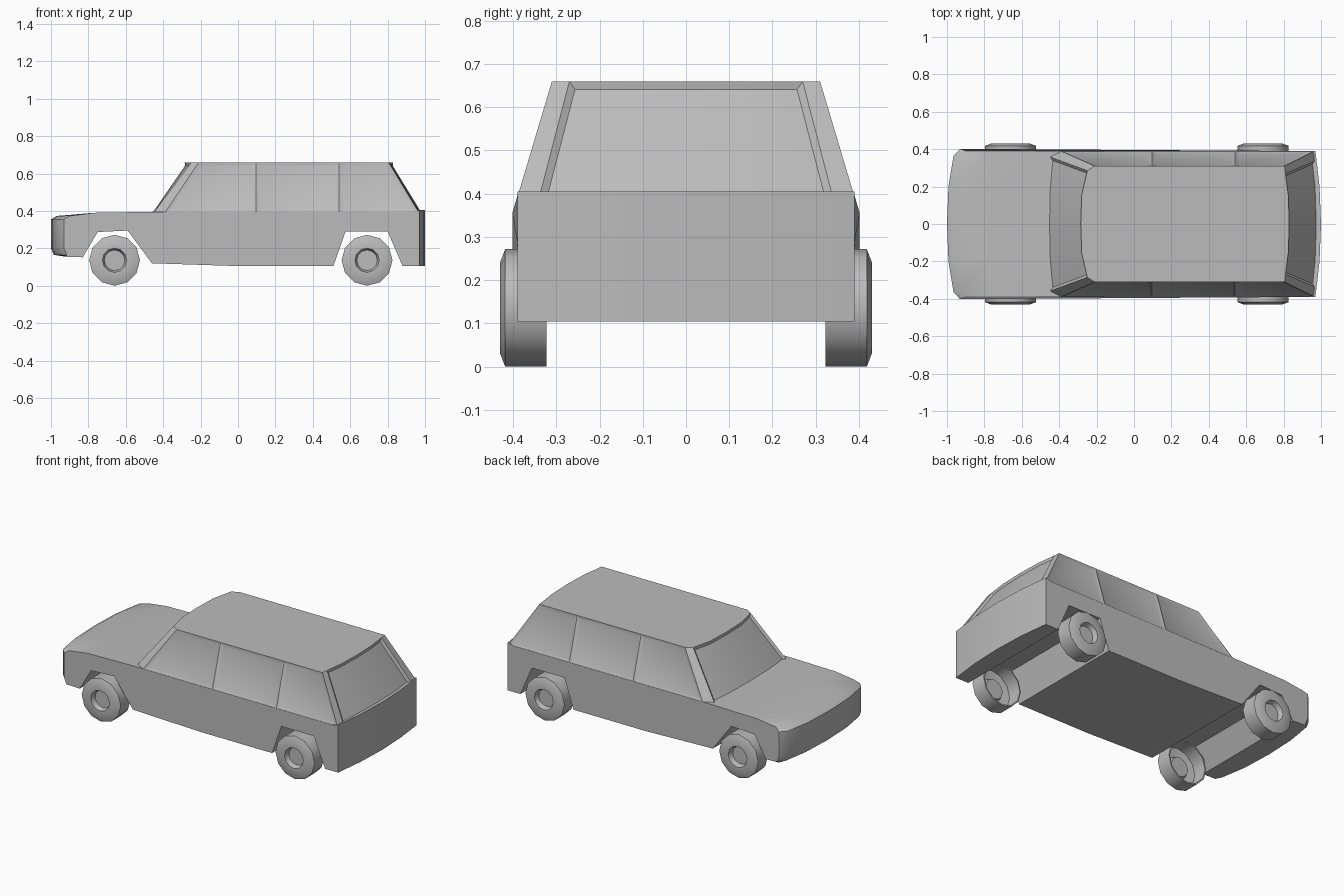
import bpy, bmesh, math

cube = bpy.data.objects.get("Cube")
if cube:
    bpy.data.objects.remove(cube, do_unlink=True)

paint = bpy.data.materials.new("plain_grey")
paint.use_nodes = True
GREY = (0.5, 0.5, 0.5, 1)
paint.diffuse_color = GREY
paint.node_tree.nodes["Principled BSDF"].inputs["Base Color"].default_value = GREY


def finish(bm, name, angle):
    """Turn a bmesh into a smooth-shaded object with sharp creases."""
    mesh = bpy.data.meshes.new(name)
    bm.to_mesh(mesh)
    bm.free()
    mesh.materials.append(paint)
    obj = bpy.data.objects.new(name, mesh)
    bpy.context.collection.objects.link(obj)
    bpy.ops.object.select_all(action='DESELECT')
    obj.select_set(True)
    bpy.context.view_layer.objects.active = obj
    bpy.ops.object.shade_smooth_by_angle(angle=math.radians(angle))
    return obj


def bridge(bm, a, b):
    """Join two closed rings of vertices with quads."""
    n = len(a)
    return [bm.faces.new((a[i], a[(i + 1) % n], b[(i + 1) % n], b[i])) for i in range(n)]


# Lower body: side profile with wheel arches, swept across the width
PROFILE = [(-0.985, 0.165), (-1, 0.2), (-1, 0.355), (-0.97, 0.373), (-0.77, 0.39),
           (-0.46, 0.395), (0.93, 0.395), (1, 0.405), (1, 0.105), (0.88, 0.105),
           (0.8, 0.29), (0.575, 0.29), (0.51, 0.105), (0, 0.105), (-0.46, 0.12),
           (-0.59, 0.295), (-0.75, 0.287), (-0.83, 0.152), (-0.92, 0.155)]
# Half width: (nose set back, tail set forward)
BOW = {0.39: (0.07, 0.03), 0.365: (0.035, 0.027), 0.2: (0.008, 0.008), 0: (0, 0)}

bm = bmesh.new()
rings = []
for y in (-0.39, -0.365, -0.2, 0, 0.2, 0.365, 0.39):
    nose, tail = BOW[abs(y)]
    ring = []
    for x, z in PROFILE:
        flare = 1.03 if x < -0.95 and z < 0.36 and abs(y) == 0.39 else 1
        shift = nose if x < -0.95 else -tail if x > 0.95 else 0
        ring.append(bm.verts.new((x + shift, y * flare, z)))
    rings.append(ring)
for a, b in zip(rings, rings[1:]):
    bridge(bm, a, b)
bm.faces.new(rings[0])
bm.faces.new(rings[-1])
bmesh.ops.recalc_face_normals(bm, faces=bm.faces)
finish(bm, "lower_body", 35)

# Cabin: belt ring lofted to roof ring, then recessed windows
PILLARS = (0.095, 0.54)
FRONT = {1: (-0.39, -0.21), 0.92: (-0.45, -0.25), 0.5: (-0.466, -0.28), 0: (-0.47, -0.285)}
REAR = {1: (0.966, 0.805), 0.87: (0.972, 0.81), 0.5: (0.988, 0.825), 0: (0.994, 0.83)}


def across(table):
    """Spread a half-width table over both sides, from left to right."""
    ts = list(table) + [-t for t in reversed(table) if t]
    return [(t,) + table[abs(t)] for t in ts]


outline = across(FRONT) + [(-1, x, x) for x in PILLARS]
outline += across(REAR)[::-1] + [(1, x, x) for x in reversed(PILLARS)]
bm = bmesh.new()
belt = [bm.verts.new((low, t * 0.39, 0.392)) for t, low, high in outline]
roof = [bm.verts.new((high, t * 0.31, 0.66)) for t, low, high in outline]
walls = bridge(bm, belt, roof)
bm.faces.new(roof)
bm.faces.new(belt)
bmesh.ops.recalc_face_normals(bm, faces=bm.faces)
windshield = walls[1:5]
rear_glass = walls[10:14]
side_glass = walls[6:9] + walls[15:18]
bmesh.ops.inset_individual(bm, faces=side_glass, thickness=0.022, depth=-0.008,
                           use_even_offset=True)
for glass in (windshield, rear_glass):
    bmesh.ops.inset_region(bm, faces=glass, thickness=0.015, depth=-0.012,
                           use_even_offset=True, use_boundary=True)
finish(bm, "cabin", 25)

# Wheels: twelve-sided cups open on the inner side, with a sunken hub
WHEEL = [(0.055, 0.4), (0.065, 0.43), (0.105, 0.43), (0.136, 0.418), (0.136, 0.322),
         (0.128, 0.322), (0.128, 0.41), (0.07, 0.42), (0.06, 0.39)]


def wheel(name, x, side):
    bm = bmesh.new()
    rings = []
    for r, y in WHEEL:
        rings.append([bm.verts.new((x + r * math.cos(i * math.tau / 12), side * y,
                                    0.136 + r * math.sin(i * math.tau / 12)))
                      for i in range(12)])
    for a, b in zip(rings, rings[1:]):
        bridge(bm, a, b)
    bm.faces.new(rings[0])
    bm.faces.new(rings[-1])
    bmesh.ops.recalc_face_normals(bm, faces=bm.faces)
    finish(bm, name, 50)


for end, x in (("front", -0.66), ("rear", 0.69)):
    for label, side in (("right", 1), ("left", -1)):
        wheel(f"{end}_{label}_wheel", x, side)
